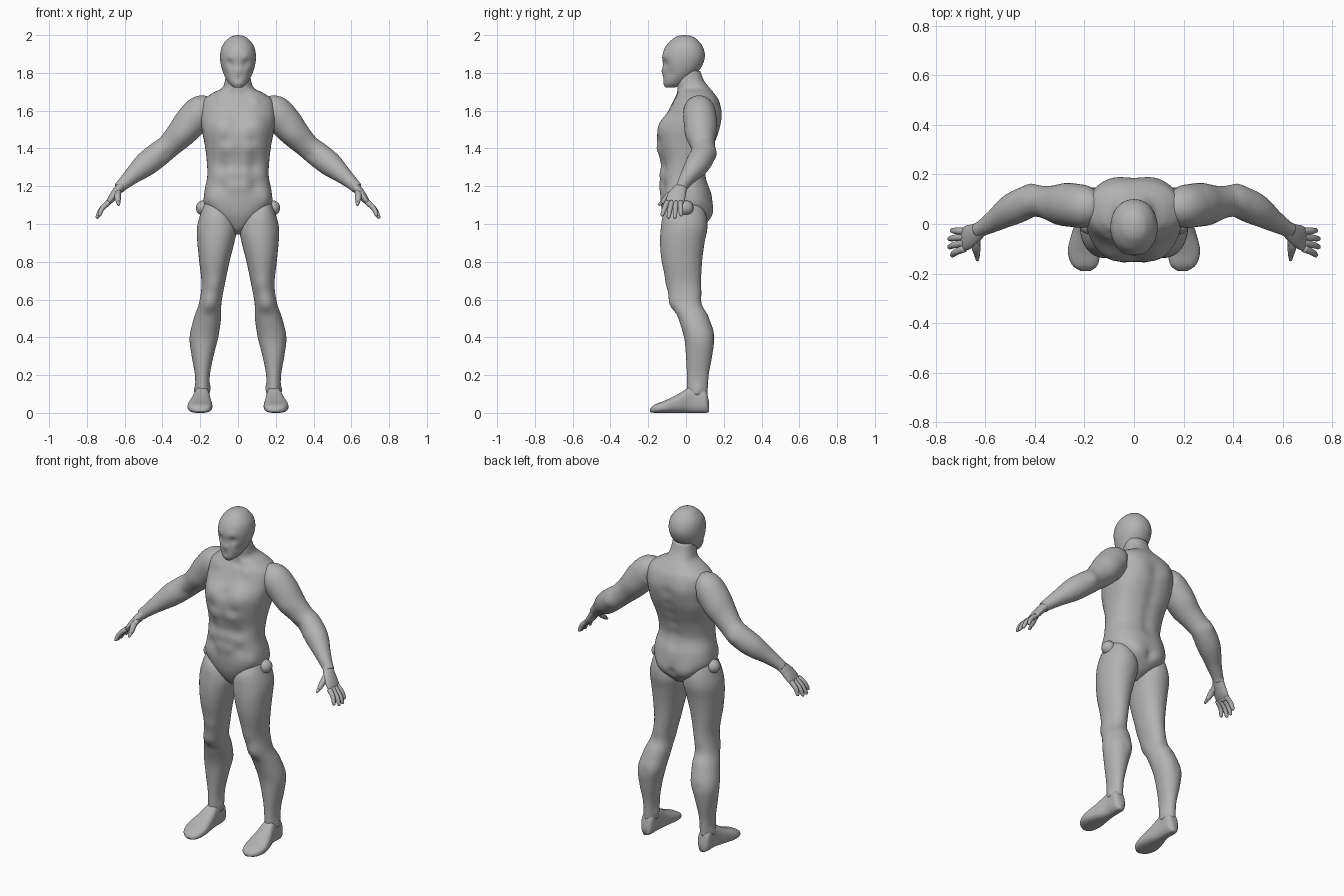
import bpy
import bmesh
from math import sin, cos, tau, exp, copysign
from mathutils import Vector

default_cube = bpy.data.objects.get("Cube")
if default_cube:
    bpy.data.objects.remove(default_cube, do_unlink=True)

# One plain colour for the whole figure
grey = bpy.data.materials.new("plain_grey")
grey.use_nodes = True
tone = (0.45, 0.45, 0.45, 1)
grey.diffuse_color = tone
grey.node_tree.nodes["Principled BSDF"].inputs["Base Color"].default_value = tone

SIDES = (("left", 1), ("right", -1))


def spline(rows, steps=6):
    """Smooth the given rows into many in-between rows."""
    pts = [Vector(r) for r in rows]
    pts = [pts[0] * 2 - pts[1]] + pts + [pts[-1] * 2 - pts[-2]]
    result = []
    for a, b, c, d in zip(pts, pts[1:], pts[2:], pts[3:]):
        for i in range(steps):
            t = i / steps
            result.append((b * 2 + (c - a) * t + (a * 2 - b * 5 + c * 4 - d) * t ** 2
                           + (b * 3 - a - c * 3 + d) * t ** 3) / 2)
    return result + [pts[-2]]


def box_rings(rows, power=2.3, along_y=False, count=48):
    """Rounded rings from rows of: station, x low, x high, depth low, depth high."""
    rings = []
    for station, x0, x1, a0, a1 in spline(rows):
        ring = []
        for k in range(count):
            c, s = cos(tau * k / count), sin(tau * k / count)
            u = copysign(abs(c) ** (2 / power), c)
            v = copysign(abs(s) ** (2 / power), s)
            x = (x0 + x1 + (x1 - x0) * u) / 2
            a = (a0 + a1 + (a1 - a0) * v) / 2
            ring.append(Vector((x, station, max(a, 0)) if along_y else (x, a, station)))
        rings.append(ring)
    return rings


def tube_rings(rows, count=24):
    """Rings square to a path, from rows of: x, y, z, thickness, width."""
    path = spline(rows)
    rings = []
    for i, row in enumerate(path):
        before, after = path[max(i - 1, 0)], path[min(i + 1, len(path) - 1)]
        along = (Vector(after[:3]) - Vector(before[:3])).normalized()
        across = Vector((0, 1, 0))
        if abs(along.y) > 0.8:
            across = Vector((1, 0, 0))
        across = (across - along * across.dot(along)).normalized()
        up = along.cross(across)
        rings.append([Vector(row[:3]) + up * row[3] * cos(tau * k / count)
                      + across * row[4] * sin(tau * k / count) for k in range(count)])
    return rings


def swell(bm, bumps):
    """Push the skin out or in around each point; rows: x, y, z, reach, amount."""
    bm.normal_update()
    moves = []
    for v in bm.verts:
        push = sum(amount * exp(-(v.co - Vector((x, y, z))).length_squared / reach ** 2)
                   for x, y, z, reach, amount in bumps)
        moves.append((v, v.normal * push))
    for v, move in moves:
        v.co += move


def finish(name, bm):
    for face in bm.faces:
        face.smooth = True
    mesh = bpy.data.meshes.new(name)
    bm.to_mesh(mesh)
    bm.free()
    mesh.materials.append(grey)
    bpy.context.collection.objects.link(bpy.data.objects.new(name, mesh))


def skin(name, rings, bumps=(), side=1):
    """Join rings into a closed surface, sculpt it and add it to the scene."""
    bm = bmesh.new()
    loops = [[bm.verts.new(p) for p in ring] for ring in rings]
    for low, high in zip(loops, loops[1:]):
        for k in range(len(low)):
            bm.faces.new((low[k - 1], low[k], high[k], high[k - 1]))
    bm.faces.new(loops[0])
    bm.faces.new(loops[-1])
    bmesh.ops.recalc_face_normals(bm, faces=bm.faces[:])
    swell(bm, bumps)
    if side < 0:
        bmesh.ops.scale(bm, vec=(-1, 1, 1), verts=bm.verts[:])
        bmesh.ops.reverse_faces(bm, faces=bm.faces[:])
    finish(name, bm)


def symmetric(rows):
    return [(z, -half, half, front, back) for z, half, front, back in rows]


def both(bumps):
    return [(sx, *rest) for x, *rest in bumps for sx in {x, -x}]


# Torso with pelvis and neck
torso = [(.945, .025, -.05, .02), (.98, .06, -.09, .085), (1.04, .13, -.12, .13),
         (1.1, .178, -.132, .138), (1.17, .178, -.136, .132), (1.25, .163, -.135, .108),
         (1.33, .165, -.13, .12), (1.42, .175, -.15, .15), (1.5, .19, -.142, .178),
         (1.58, .2, -.1, .187), (1.65, .188, -.068, .175), (1.69, .14, -.05, .15),
         (1.72, .085, -.046, .125), (1.76, .069, -.05, .095), (1.81, .064, -.055, .075)]
muscles = [(.09, -.13, 1.53, .07, .02), (0, -.14, 1.53, .03, -.008),
           (.08, -.16, 1.44, .028, -.009), (.05, -.15, 1.395, .035, .011),
           (.09, -.13, 1.3, .035, -.01), (.095, -.13, 1.2, .04, -.012),
           (.08, .13, 1.06, .06, .014), (0, .14, 1.05, .025, -.012),
           (.14, .12, 1.45, .08, .01), (.09, .18, 1.58, .06, .008),
           (.1, -.07, 1.655, .025, .008), (.03, -.06, 1.69, .02, -.006),
           (.15, -.09, 1.14, .04, .008)]
muscles += [(.035, -.135, z, .032, .007) for z in (1.34, 1.27, 1.2)]
muscles += [(0, .1 + (z - 1.2) / 4, z, .035, -.008) for z in (1.2, 1.27, 1.34, 1.41, 1.48, 1.55)]
skin("torso", box_rings(symmetric(torso), count=96), both(muscles))

# Masked head with shallow eye hollows, nose ridge and jaw
head = [(1.722, .022, -.108, -.06), (1.745, .048, -.12, -.005), (1.79, .074, -.122, .05),
        (1.84, .09, -.122, .086), (1.89, .095, -.125, .1), (1.94, .085, -.108, .088),
        (1.98, .055, -.07, .055), (1.995, .028, -.042, .026), (2, .004, -.014, -.004)]
features = [(.045, -.115, 1.85, .022, -.009), (.04, -.115, 1.885, .022, .004),
            (0, -.125, 1.81, .018, .007), (.06, -.08, 1.8, .025, -.005),
            (0, -.12, 1.765, .014, -.004)]
skin("head", box_rings(symmetric(head), power=2.1, count=72), both(features))

# Limb profiles for the left side
leg = [(.09, .153, .225, .005, .113), (.2, .149, .228, .005, .12), (.3, .13, .245, 0, .138),
       (.4, .105, .256, -.01, .147), (.5, .09, .234, -.042, .122), (.58, .088, .207, -.08, .09),
       (.68, .07, .193, -.1, .08), (.8, .045, .205, -.128, .085), (.9, .02, .215, -.137, .098),
       (.98, .006, .217, -.133, .113), (1.05, .03, .2, -.12, .105),
       (1.11, .09, .178, -.08, .07), (1.14, .12, .16, -.04, .03)]
leg_muscles = [(.15, -.09, .575, .04, .009), (.15, -.07, .51, .03, -.005),
               (.12, -.11, .68, .04, .007), (.15, .09, .58, .04, -.008),
               (.14, .14, .42, .05, .006), (.18, .15, .4, .02, -.004),
               (.225, .06, .12, .022, .008), (.15, .06, .13, .022, .008)]
foot = [(.122, .172, .208, .004, .06), (.1, .154, .228, 0, .125), (.03, .151, .23, 0, .14),
        (-.04, .142, .252, 0, .1), (-.11, .136, .267, 0, .066),
        (-.165, .147, .25, 0, .044), (-.19, .175, .215, .004, .022)]
arm = [(.13, .07, 1.6, .05), (.19, .07, 1.6, .083), (.25, .075, 1.54, .086),
       (.31, .08, 1.47, .074), (.37, .09, 1.41, .064), (.42, .09, 1.37, .066),
       (.49, .06, 1.315, .064), (.56, .015, 1.255, .045), (.61, -.015, 1.21, .033),
       (.63, -.025, 1.19, .03)]
arm_muscles = [(.27, .13, 1.49, .06, .01), (.29, .01, 1.47, .05, .008),
               (.42, .155, 1.37, .025, .006), (.38, .03, 1.36, .03, -.006)]
palm = [(.615, -.018, 1.205, .024, .03), (.645, -.04, 1.168, .023, .042),
        (.672, -.055, 1.132, .019, .049), (.695, -.064, 1.1, .01, .044)]
thumb = [(.635, -.055, 1.175, .016), (.638, -.09, 1.15, .018),
         (.634, -.12, 1.12, .013), (.632, -.147, 1.1, .006)]


def round_path(rows):
    return [(*row, row[-1]) for row in rows]


for label, side in SIDES:
    skin(label + "_leg", box_rings(leg, power=2.1), leg_muscles, side)
    skin(label + "_foot", box_rings(foot, power=2.6, along_y=True), (), side)
    skin(label + "_arm", tube_rings(round_path(arm), count=40), arm_muscles, side)
    skin(label + "_palm", tube_rings(palm), (), side)
    skin(label + "_thumb", tube_rings(round_path(thumb), count=16), (), side)

    # Four spread fingers, bent a little at the middle joint
    for i, finger in enumerate(("little", "ring", "middle", "index")):
        short = (i - 1.5) ** 2 * .006
        base = Vector((.685, -.03 - .023 * i, 1.115))
        tip = Vector((.75 - short, -.026 - .034 * i, 1.028 + short))
        joint = (base + tip) / 2 + Vector((.008, 0, .004))
        path = [(*base, .015), (*joint, .013), (*tip.lerp(joint, .2), .01), (*tip, .004)]
        skin(f"{label}_{finger}_finger", tube_rings(round_path(path), count=16), (), side)

    # Ball joint on the hip
    bm = bmesh.new()
    bmesh.ops.create_uvsphere(bm, u_segments=32, v_segments=16, radius=.04)
    bmesh.ops.translate(bm, vec=(.183 * side, 0, 1.085), verts=bm.verts[:])
    finish(label + "_hip_ball", bm)
